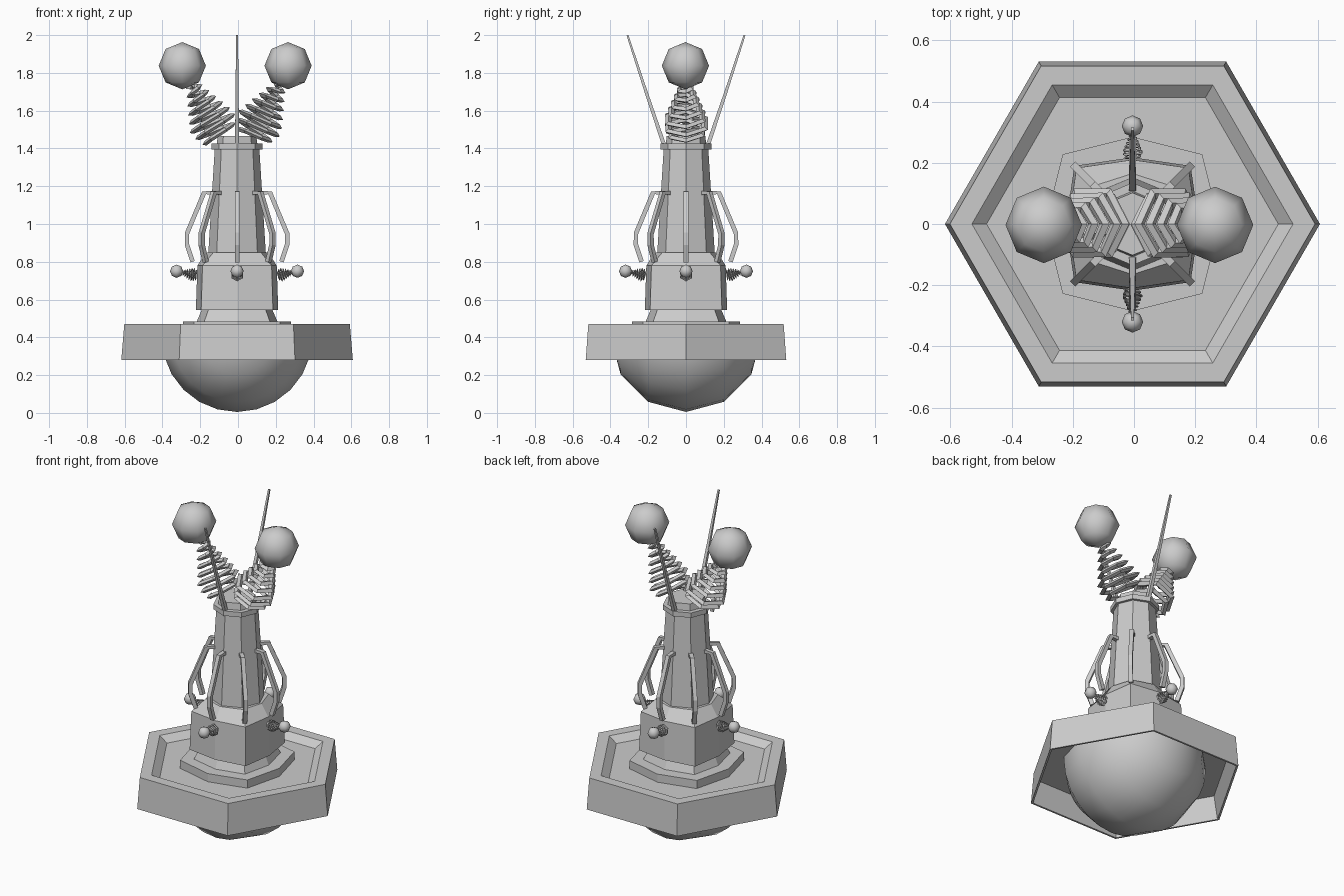
import bpy, bmesh, math
from mathutils import Vector

if "Cube" in bpy.data.objects:
    bpy.data.objects.remove(bpy.data.objects["Cube"])

CX = -0.005  # axis of the whole model
grey = bpy.data.materials.new("plain grey")
grey.diffuse_color = (0.6, 0.6, 0.6, 1)
grey.use_nodes = True
grey.node_tree.nodes["Principled BSDF"].inputs["Base Color"].default_value = grey.diffuse_color


def finish(name, bm, smooth=False):
    bmesh.ops.recalc_face_normals(bm, faces=bm.faces)
    me = bpy.data.meshes.new(name)
    for f in bm.faces:
        f.smooth = smooth
    bm.to_mesh(me)
    bm.free()
    me.materials.append(grey)
    ob = bpy.data.objects.new(name, me)
    bpy.context.collection.objects.link(ob)
    return ob


def skin(bm, rings):
    """Bridge equal rings of points and cap both ends."""
    vs = [[bm.verts.new(p) for p in r] for r in rings]
    n = len(vs[0])
    for a, b in zip(vs, vs[1:]):
        for i in range(n):
            bm.faces.new((a[i], a[(i + 1) % n], b[(i + 1) % n], b[i]))
    bm.faces.new(vs[0])
    bm.faces.new(vs[-1])


def stack(name, levels, sides=8):
    """Levels are (z, radius, optional diagonal offset)."""
    bm = bmesh.new()
    rings = []
    for z, r, *d in levels:
        ring = []
        for i in range(sides):
            a = math.tau * i / sides
            rad = d[0] * math.sqrt(2) if d and i % 2 else r
            ring.append((CX + rad * math.cos(a), rad * math.sin(a), z))
        rings.append(ring)
    skin(bm, rings)
    return finish(name, bm)


def ball(name, centre, r, seg, rings, cut=None):
    """Smooth ball; with cut, its poles lie on y and it is removed above that height."""
    bm = bmesh.new()
    bmesh.ops.create_uvsphere(bm, u_segments=seg, v_segments=rings, radius=r)
    for v in bm.verts:
        x, y, z = v.co
        v.co = Vector((x, y, z) if cut is None else (x, z, -y)) + Vector(centre)
    if cut is not None:
        bmesh.ops.bisect_plane(bm, geom=bm.verts[:] + bm.edges[:] + bm.faces[:], plane_co=(0, 0, cut),
                               plane_no=(0, 0, 1), clear_outer=True)
    return finish(name, bm, True)


def bar(name, pts, side, widths):
    """Square bar along a path lying in a plane whose normal is side."""
    bm = bmesh.new()
    pts = [Vector(p) for p in pts]
    rings = []
    for i, p in enumerate(pts):
        t = (pts[min(i + 1, len(pts) - 1)] - pts[max(i - 1, 0)]).normalized()
        u = t.cross(side).normalized() * widths[i]
        s = side * widths[i]
        rings.append([p + u + s, p + u - s, p - u - s, p - u + s])
    skin(bm, rings)
    return finish(name, bm)


def spring(name, a, b, scale, turns=7, seg=6):
    """Bulging six-sided coil with a sharp diamond section."""
    a, b = Vector(a), Vector(b)
    axis = (b - a).normalized()
    u = axis.cross(Vector((0, 1, 0)) if abs(axis.y) < 0.5 else Vector((1, 0, 0))).normalized()
    w = axis.cross(u)
    bm = bmesh.new()
    rings = []
    for i in range(turns * seg + 1):
        t = i / (turns * seg)
        ang = math.tau * i / seg
        rad = 0.1 + 0.035 * t / 0.25 if t < 0.25 else 0.135 - 0.095 * (t - 0.25) / 0.75
        out = u * math.cos(ang) + w * math.sin(ang)
        p = a.lerp(b, t)
        rings.append([p + out * rad * scale, p + (out * (rad - 0.019) + axis * 0.013) * scale,
                      p + out * (rad - 0.038) * scale, p + (out * (rad - 0.019) - axis * 0.013) * scale])
    skin(bm, rings)
    return finish(name, bm)


# Hexagonal tray, hollow underneath, and the dome below it
stack("base_tray", [(0.42, 0.36), (0.42, 0.575), (0.28, 0.6), (0.28, 0.613), (0.47, 0.597),
                    (0.47, 0.525), (0.435, 0.477), (0.435, 0.2)], 6)
ball("bottom_dome", (CX, 0, 0.405), 0.40, 24, 6, cut=0.418)

# Stepped housing: plate, neck, body and sloping shoulder
stack("foot_plate", [(0.43, 0.285, 0.228), (0.485, 0.285, 0.228)])
stack("neck", [(0.48, 0.215, 0.175), (0.55, 0.185, 0.15)])
stack("body", [(0.545, 0.218, 0.19), (0.78, 0.21, 0.183), (0.85, 0.165, 0.125)])

# Tapered column with collar and cap
stack("column", [(0.85, 0.152), (1.40, 0.118)])
stack("collar", [(1.395, 0.135), (1.425, 0.135)])
stack("column_cap", [(1.42, 0.108), (1.465, 0.102)])

# Eight bent arms around the column
arm = [(0.11, 1.165), (0.175, 1.165), (0.265, 0.95), (0.265, 0.89), (0.235, 0.80)]
for i in range(8):
    a = math.tau * i / 8
    c, s = math.cos(a), math.sin(a)
    bar("arm_%d" % i, [(CX + r * c, r * s, z) for r, z in arm], Vector((-s, c, 0)), [0.012] * 5)

# Four small knobs on springs around the body
for i in range(4):
    a = math.tau * i / 4
    c, s = round(math.cos(a)), round(math.sin(a))
    at = lambda r, z: (CX + r * c, r * s, z)
    spring("knob_spring_%d" % i, at(0.215, 0.728), at(0.295, 0.745), 0.28)
    ball("knob_%d" % i, at(0.32, 0.75), 0.035, 8, 4)

# Two large balls on springs, and the two thin antennas
for k, side in ((1, "right"), (-1, "left")):
    x0 = -0.012
    spring("ball_spring_" + side, (x0 + k * 0.088, 0, 1.465), (x0 + k * 0.23, 0, 1.735), 1.0)
    ball("top_ball_" + side, (-0.015 + k * 0.28, -0.003, 1.838), 0.125, 8, 4)
for k, side in ((1, "back"), (-1, "front")):
    bar("antenna_" + side, [(CX, k * 0.11, 1.40), (CX, k * 0.215, 1.71), (CX, k * 0.31, 2.0)],
        Vector((1, 0, 0)), [0.011, 0.008, 0.005])
